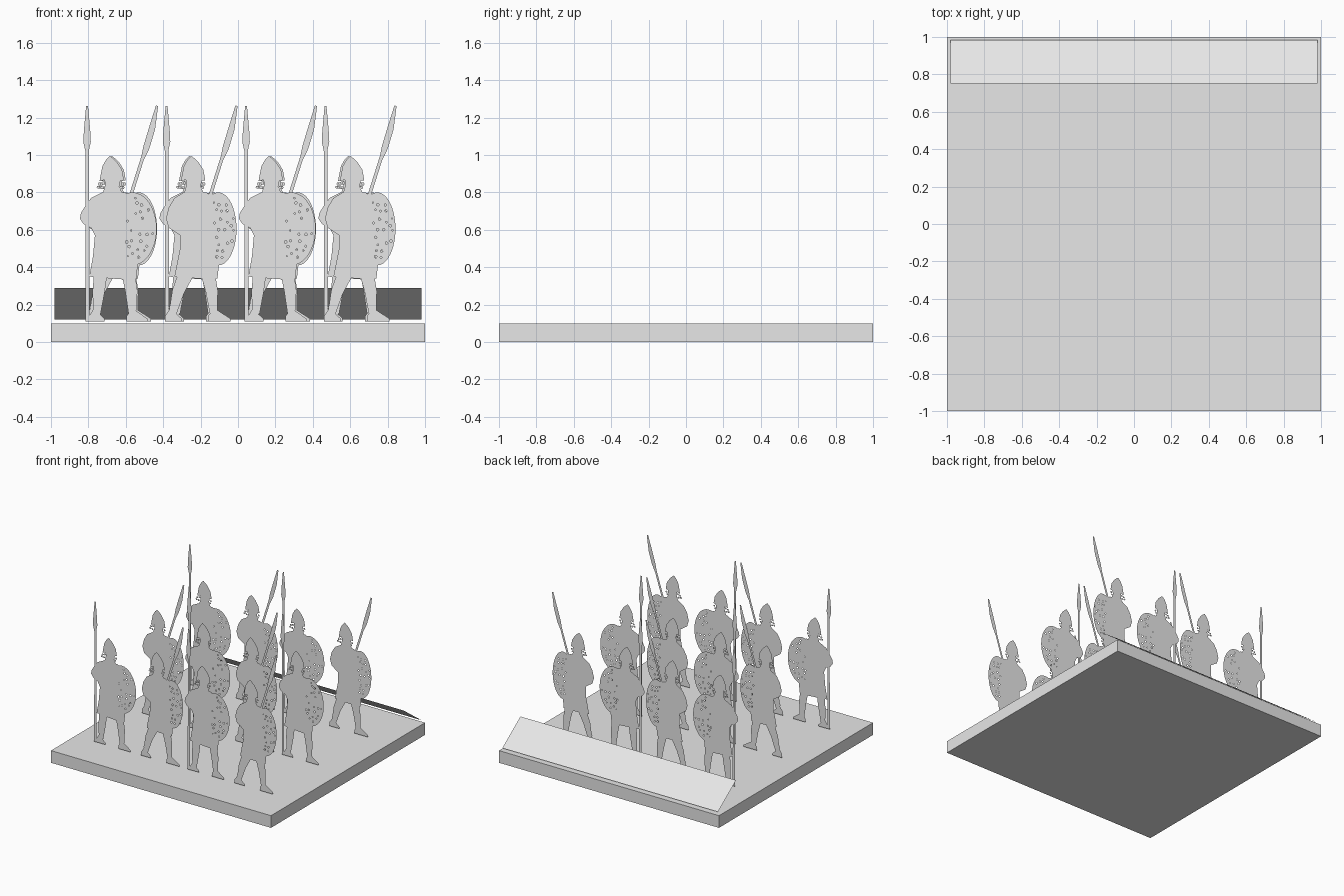
import bpy, bmesh, math, random
from mathutils import Vector

random.seed(4)
if "Cube" in bpy.data.objects:
    bpy.data.objects.remove(bpy.data.objects["Cube"], do_unlink=True)

grey = bpy.data.materials.new("plain_grey")
grey.use_nodes = True
grey.diffuse_color = (0.8, 0.8, 0.8, 1)
grey.node_tree.nodes["Principled BSDF"].inputs["Base Color"].default_value = grey.diffuse_color

CM = 0.01  # profiles are written in hundredths of a unit


def new_mesh(name, bm):
    mesh = bpy.data.meshes.new(name)
    bm.to_mesh(mesh)
    bm.free()
    mesh.materials.append(grey)
    return mesh


def place(name, mesh, location=(0, 0, 0)):
    obj = bpy.data.objects.new(name, mesh)
    obj.location = location
    bpy.context.collection.objects.link(obj)
    return obj


def cutout(bm, outline, holes=(), shift=0, layer=0):
    """Flat upright sheet from an outline, with see-through holes."""
    edges = []
    for loop in [outline, *holes]:
        verts = [bm.verts.new(((x + shift) * CM, -layer * 0.0005, z * CM)) for x, z in loop]
        edges += [bm.edges.new((a, b)) for a, b in zip(verts, verts[1:] + verts[:1])]
    filled = bmesh.ops.triangle_fill(bm, edges=edges, use_beauty=True, normal=(0, -1, 0))
    for face in filled["geom"]:
        if isinstance(face, bmesh.types.BMFace):
            face.normal_update()
            if face.normal.y > 0:
                face.normal_flip()


def oval(cx, cz, rx, rz, count):
    steps = [math.tau * i / count for i in range(count)]
    return [(cx + rx * math.cos(a), cz + rz * math.sin(a)) for a in steps]


def ribbon(path, widths):
    """Outline of a strip that follows a path with changing width."""
    left, right = [], []
    for i, (point, width) in enumerate(zip(path, widths)):
        before, after = path[max(i - 1, 0)], path[min(i + 1, len(path) - 1)]
        along = (Vector(after) - Vector(before)).normalized()
        side = Vector((-along.y, along.x)) * width / 2
        left.append(tuple(Vector(point) + side))
        right.append(tuple(Vector(point) - side))
    return right + left[::-1]


def shield(bm, cx, rx):
    # Oval sheet pierced by scattered small gaps
    cz, rz = 60.5, 19.5
    holes, centres = [], []
    while len(holes) < 22:
        u, v = random.uniform(-0.25, 0.85), random.uniform(-0.85, 0.85)
        spot = Vector((cx + u * rx, cz + v * rz))
        if math.hypot(u, v) < 0.87 and all((spot - c).length > 2.5 for c in centres):
            centres.append(spot)
            size = random.uniform(0.4, 0.8)
            holes.append(oval(spot.x, spot.y, size, size, 5))
    cutout(bm, oval(cx, cz, rx, rz, 40), holes, layer=3)


def head(bm, shift):
    # Pointed helmet, then neck and jaw, then curls of beard
    cutout(bm, [(0, 99.5), (-2, 97.5), (-4, 94), (-5, 89), (-5.5, 86), (-2, 87),
                (3, 86), (7.5, 86.5), (6.5, 92), (4, 96), (2, 98)], shift=shift, layer=2)
    cutout(bm, [(-3, 88), (-2.5, 84), (-4, 79), (7, 79), (5, 83), (6, 88)], shift=shift, layer=1)
    for x, z in [(-5.5, 84.5), (-4.2, 82.5), (-6.2, 82.8), (6.8, 84.5), (6, 82.6), (-3.6, 85)]:
        cutout(bm, oval(x, z, 0.9, 0.8, 6), shift=shift, layer=2)


def foot(bm, heel, toe):
    span = toe - heel
    cutout(bm, [(heel, 11), (toe, 11), (toe, 12.5), (heel + span * 0.55, 16),
                (heel + span * 0.3, 18), (heel, 14)], layer=1)


def upright_spearman():
    bm = bmesh.new()
    head(bm, 0)
    # Tunic with the bent arm that grips the spear
    cutout(bm, [(-4, 80), (-10, 77), (-13, 73), (-15.5, 69), (-16, 66), (-14, 63), (-10, 61),
                (-8, 57), (-9, 46), (-11, 35), (0, 34), (14, 33), (15, 42), (12, 44),
                (4, 50), (2, 60), (5, 70), (12, 77), (8, 80)])
    # Legs and feet
    cutout(bm, ribbon([(-5, 36), (-6, 27), (-7, 15)], [7, 6.5, 4]))
    cutout(bm, ribbon([(10, 36), (11.5, 27), (12, 15)], [7, 6.5, 4]))
    foot(bm, -11, -3)
    foot(bm, 9, 20)
    # Spear
    cutout(bm, ribbon([(-12, 11), (-12, 104)], [2.2, 1.8]), layer=4)
    cutout(bm, ribbon([(-12.2, 102), (-12.2, 107), (-12.2, 113), (-12.2, 126.3)],
                      [1.8, 4, 3.4, 1]), layer=4)
    shield(bm, 12, 13)
    return new_mesh("upright_spearman", bm)


def slanted_spearman():
    bm = bmesh.new()
    head(bm, 1)
    # Tunic with the forearm drawn across the body
    cutout(bm, [(-3, 80), (-8, 77), (-11, 72), (-12.5, 66), (-11, 61), (-5, 57), (-5, 50),
                (-8, 35), (4, 34), (15, 34), (16, 43), (13, 46), (10, 50),
                (8, 60), (9, 70), (14, 77), (9, 80)])
    # Striding legs and feet
    cutout(bm, ribbon([(-2, 36), (-6, 27), (-9, 15)], [8, 6.5, 4]))
    cutout(bm, ribbon([(10, 36), (12, 27), (13, 15)], [7.5, 6.5, 4]))
    foot(bm, -13, -4)
    foot(bm, 10, 22)
    # Spear leaning over the shoulder
    cutout(bm, ribbon([(-10, 18), (12, 81), (18, 100)], [1.8, 1.8, 1.8]), layer=4)
    cutout(bm, ribbon([(17.5, 98), (19.5, 104), (22.5, 114), (25.2, 126.3)],
                      [1.8, 3.4, 3.4, 1.2]), layer=4)
    shield(bm, 15.5, 9.7)
    return new_mesh("slanted_spearman", bm)


# Square base
bm = bmesh.new()
bmesh.ops.create_cube(bm, size=1)
bmesh.ops.scale(bm, vec=(2, 2, 0.1), verts=bm.verts)
place("base", new_mesh("base", bm), (0, 0, 0.05))

# Sloping panel along the back edge
bm = bmesh.new()
corners = [(-0.98, 0.75, 0.29), (0.98, 0.75, 0.29), (0.98, 0.985, 0.12), (-0.98, 0.985, 0.12)]
panel = bm.faces.new([bm.verts.new(c) for c in corners])
panel.normal_update()
if panel.normal.z < 0:
    panel.normal_flip()
place("back_panel", new_mesh("back_panel", bm))

# Three ranks of four, the two poses alternating
poses = [upright_spearman(), slanted_spearman()]
for rank, y in enumerate((-0.7, -0.085, 0.53)):
    for file in range(4):
        mesh = poses[(rank + file) % 2]
        place(f"{mesh.name}_{rank}_{file}", mesh, (-0.685 + 0.425 * file, y, 0))
